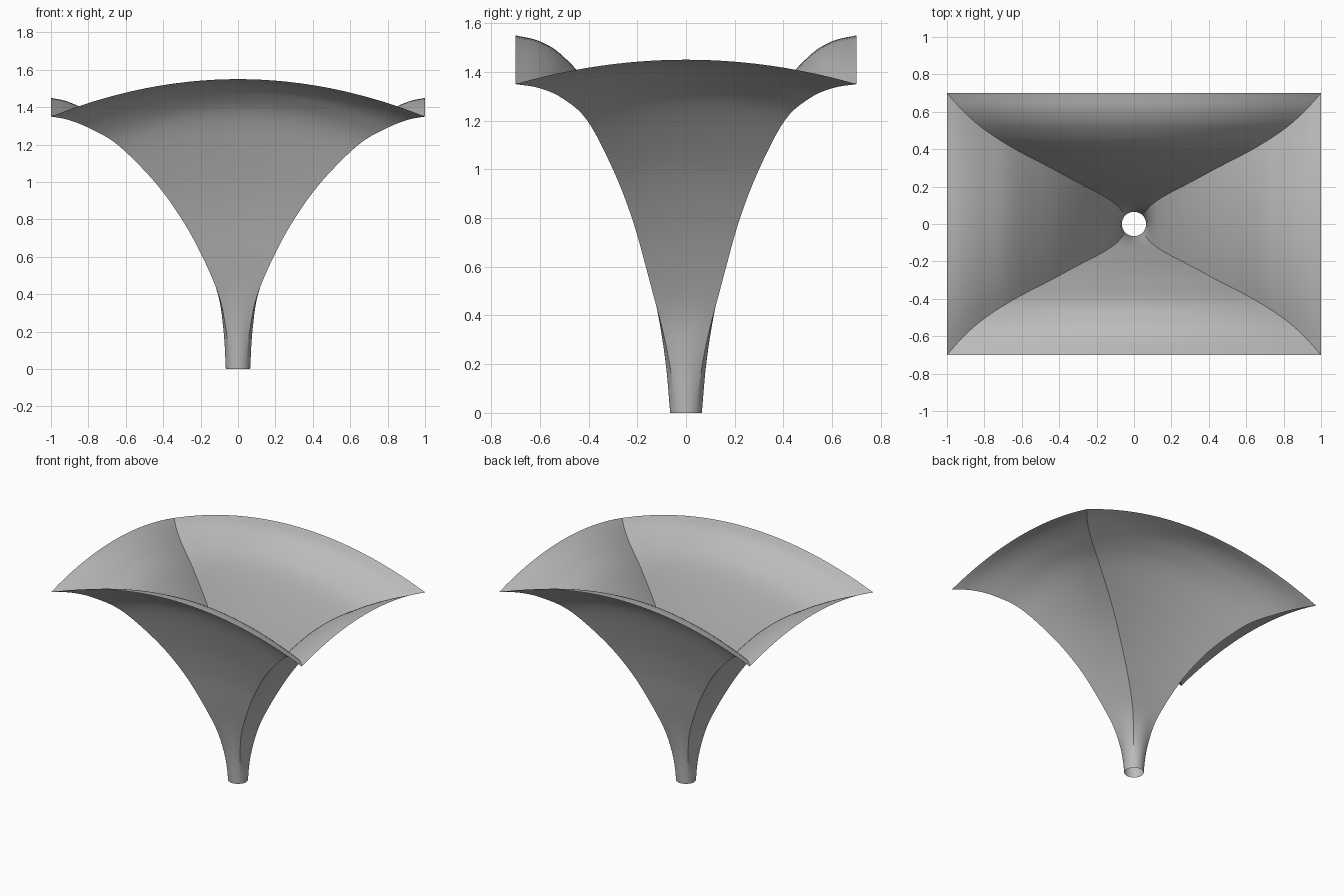
import bpy, bmesh, math
from mathutils import Vector

if "Cube" in bpy.data.objects:
    bpy.data.objects.remove(bpy.data.objects["Cube"])

SIDES = 96          # points round each ring, with one on every corner
STEPS = 6           # rings per profile segment
MOUTH_Z = 1.35      # height of the mouth corners
RISE_X, RISE_Y = 0.10, 0.20   # crown of the side and the front/back rims

# Corner ridge profile: half width, half depth, height
PROFILE = [Vector(p) for p in (
    (.065, .065, 0), (.077, .083, .2), (.108, .115, .4), (.19, .165, .6),
    (.30, .222, .8), (.445, .30, 1.0), (.645, .405, 1.2), (.80, .505, 1.29),
    (.91, .60, 1.333), (1, .70, MOUTH_Z))]


def spline(points, steps):
    """Smooth curve through all points."""
    pts = [2 * points[0] - points[1]] + points + [2 * points[-1] - points[-2]]
    out = []
    for a, b, c, d in zip(pts, pts[1:], pts[2:], pts[3:]):
        for i in range(steps):
            t = i / steps
            out.append(.5 * (2 * b + (c - a) * t + (2 * a - 5 * b + 4 * c - d) * t ** 2
                             + (3 * b - a - 3 * c + d) * t ** 3))
    return out + [points[-1]]


def ring(half_x, half_y, z):
    """Circle near the throat, arched rectangle near the mouth."""
    square = min(1, z / .5)
    square = square * square * (3 - 2 * square)
    arch = max(0, z / MOUTH_Z) ** 3
    for i in range(SIDES):
        angle = 2 * math.pi * i / SIDES
        c, s = math.cos(angle), math.sin(angle)
        big = max(abs(c), abs(s))
        scale = 1 + square * (1 / big - 1)
        on_side = abs(c) >= abs(s)
        along = (s if on_side else c) / big
        rise = (RISE_X if on_side else RISE_Y) * arch * (1 - along ** 2)
        yield half_x * c * scale, half_y * s * scale, z + rise


# Horn shell, open at throat and mouth
bm = bmesh.new()
rings = [[bm.verts.new(co) for co in ring(*p)] for p in spline(PROFILE, STEPS)]
for low, high in zip(rings, rings[1:]):
    for i in range(SIDES):
        j = (i + 1) % SIDES
        bm.faces.new((low[i], low[j], high[j], high[i]))
mesh = bpy.data.meshes.new("horn_shell")
bm.to_mesh(mesh)
bm.free()
horn = bpy.data.objects.new("horn_shell", mesh)
bpy.context.collection.objects.link(horn)

# Plain grey
grey = bpy.data.materials.new("grey")
grey.use_nodes = True
grey.diffuse_color = (.5, .5, .5, 1)
grey.node_tree.nodes["Principled BSDF"].inputs["Base Color"].default_value = (.5, .5, .5, 1)
mesh.materials.append(grey)

# Smooth faces with crisp corner ridges
bpy.context.view_layer.objects.active = horn
horn.select_set(True)
bpy.ops.object.shade_smooth_by_angle(angle=math.radians(30))
